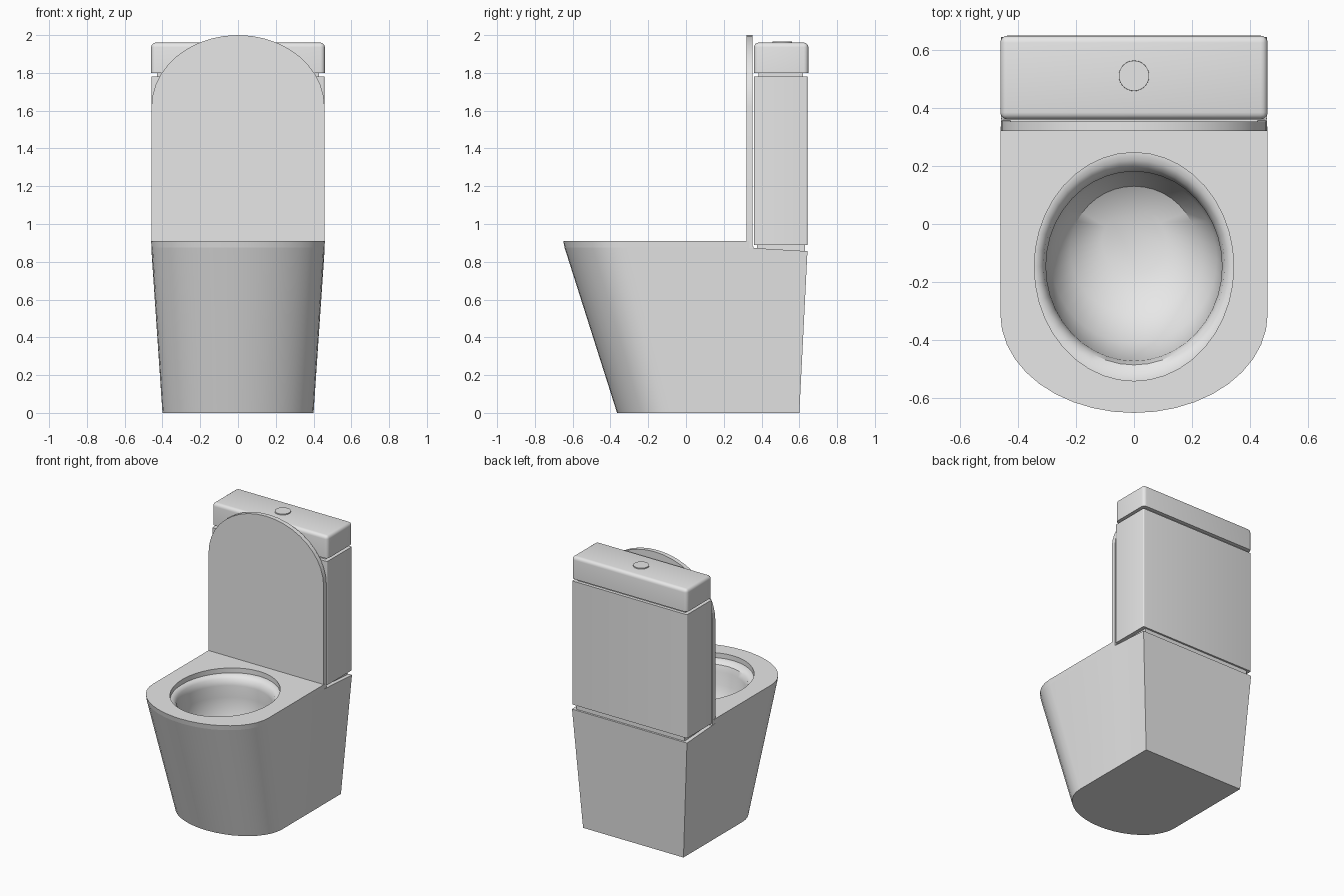
import bpy, bmesh
from math import sin, cos, pi, radians
from mathutils import Vector

cube = bpy.data.objects.get("Cube")
if cube:
    bpy.data.objects.remove(cube)

# One ceramic colour
ceramic = bpy.data.materials.new("ceramic_grey")
ceramic.use_nodes = True
colour = (0.8, 0.8, 0.8, 1)
ceramic.diffuse_color = colour
ceramic.node_tree.nodes["Principled BSDF"].inputs["Base Color"].default_value = colour


def finish(bm, name):
    bmesh.ops.recalc_face_normals(bm, faces=bm.faces)
    mesh = bpy.data.meshes.new(name)
    bm.to_mesh(mesh)
    bm.free()
    mesh.materials.append(ceramic)
    obj = bpy.data.objects.new(name, mesh)
    bpy.context.collection.objects.link(obj)
    bpy.ops.object.select_all(action='DESELECT')
    obj.select_set(True)
    bpy.context.view_layer.objects.active = obj
    bpy.ops.object.shade_smooth_by_angle(angle=radians(35))
    return obj


def d_outline(width, straight, front, back, joint=None, steps=20):
    """Straight-sided outline with a half-ellipse end at the front."""
    arc = [(-width * cos(pi * i / steps), straight - (straight - front) * sin(pi * i / steps))
           for i in range(steps + 1)]
    ends = [back] if joint is None else [joint, back]
    return arc + [(width, y) for y in ends] + [(-width, y) for y in reversed(ends)]


def ellipse(rx, cy, ry, z, steps=40):
    return [(rx * cos(2 * pi * i / steps), cy + ry * sin(2 * pi * i / steps), z)
            for i in range(steps)]


def add_ring(bm, points):
    return [bm.verts.new(p) for p in points]


def bridge(bm, a, b):
    for i in range(len(a)):
        j = (i + 1) % len(a)
        bm.faces.new((a[i], a[j], b[j], b[i]))


def fill_between(bm, outer, inner):
    edges = []
    for ring in (outer, inner):
        for i in range(len(ring)):
            pair = (ring[i - 1], ring[i])
            edges.append(bm.edges.get(pair) or bm.edges.new(pair))
    bmesh.ops.triangle_fill(bm, edges=edges, use_beauty=True, normal=Vector((0, 0, 1)))


HOLE = (0.343, -0.147, 0.393)

# Pedestal with the hollow bowl
bm = bmesh.new()
foot = add_ring(bm, [(x, y, 0) for x, y in d_outline(0.40, -0.07, -0.365, 0.60, 0.30)])
rim = add_ring(bm, [(x, y, 0.856 if y > 0.5 else 0.875)
                    for x, y in d_outline(0.458, -0.305, -0.643, 0.643, 0.32)])
bridge(bm, foot, rim)
bm.faces.new(foot)
bowl_profile = [(*HOLE, 0.875), (0.328, -0.146, 0.366, 0.871), (0.312, -0.145, 0.340, 0.852),
                (0.303, -0.145, 0.326, 0.81), (0.306, -0.135, 0.328, 0.72),
                (0.285, -0.12, 0.29, 0.60), (0.22, -0.09, 0.22, 0.50), (0.11, -0.06, 0.11, 0.45)]
rings = [add_ring(bm, ellipse(*p)) for p in bowl_profile]
for a, b in zip(rings, rings[1:]):
    bridge(bm, a, b)
bm.faces.new(rings[-1])
fill_between(bm, rim, rings[0])
finish(bm, "pedestal_bowl")

# Seat ring
bm = bmesh.new()
low = add_ring(bm, [(x, y, 0.875) for x, y in d_outline(0.458, -0.305, -0.643, 0.335)])
high = add_ring(bm, [(x, y, 0.91) for x, y in d_outline(0.46, -0.31, -0.65, 0.335)])
hole_low = add_ring(bm, ellipse(*HOLE, 0.875))
hole_high = add_ring(bm, ellipse(*HOLE, 0.91))
bridge(bm, low, high)
bridge(bm, hole_low, hole_high)
fill_between(bm, low, hole_low)
fill_between(bm, high, hole_high)
finish(bm, "seat")

# Raised seat cover
bm = bmesh.new()
shape = d_outline(0.458, 1.62, 2.0, 0.875)
front = add_ring(bm, [(x, 0.32, z) for x, z in shape])
back = add_ring(bm, [(x, 0.352, z) for x, z in shape])
bridge(bm, front, back)
bm.faces.new(front)
bm.faces.new(back)
finish(bm, "seat_cover")


def block(name, half_width, y0, y1, z0, z1, bevel=0, top_bevel=False):
    bm = bmesh.new()
    bmesh.ops.create_cube(bm, size=1)
    for v in bm.verts:
        v.co = (v.co.x * 2 * half_width, (y0 + y1) / 2 + v.co.y * (y1 - y0),
                (z0 + z1) / 2 + v.co.z * (z1 - z0))
    if bevel:
        edges = [e for e in bm.edges
                 if abs(e.verts[0].co.z - e.verts[1].co.z) > 0.01
                 or (top_bevel and min(v.co.z for v in e.verts) > z1 - 0.001)]
        bmesh.ops.bevel(bm, geom=edges, offset=bevel, segments=4, profile=0.5, affect='EDGES')
    return finish(bm, name)


# Cistern, its recessed joints and its cap
block("cistern_foot", 0.43, 0.375, 0.63, 0.84, 0.90)
block("cistern", 0.458, 0.36, 0.643, 0.89, 1.78, 0.008)
block("cistern_joint", 0.43, 0.385, 0.62, 1.77, 1.81)
block("cistern_cap", 0.46, 0.36, 0.648, 1.80, 1.96, 0.024, True)

# Flush button
bm = bmesh.new()
bmesh.ops.create_cone(bm, cap_ends=True, segments=32, radius1=0.054, radius2=0.052, depth=0.03)
bmesh.ops.translate(bm, verts=bm.verts, vec=(0, 0.51, 1.952))
finish(bm, "flush_button")

# Small hinges at the foot of the cover
for side, x in (("left", 0.44), ("right", -0.44)):
    bm = bmesh.new()
    bmesh.ops.create_cone(bm, cap_ends=True, segments=16, radius1=0.012, radius2=0.012, depth=0.03)
    for v in bm.verts:
        v.co = (x + v.co.z, 0.345 + v.co.x, 0.875 + v.co.y)
    finish(bm, side + "_hinge")
